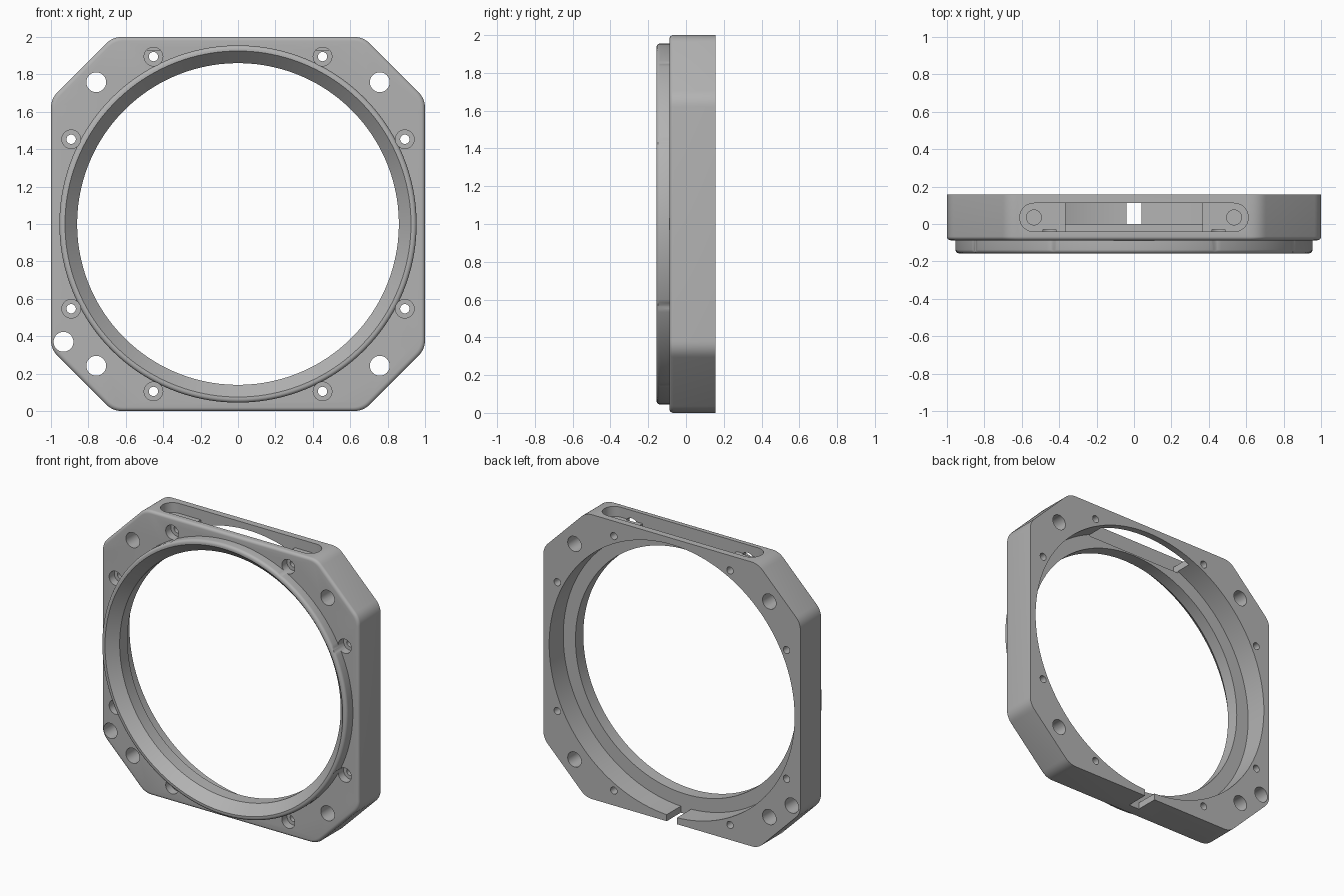
import bpy, bmesh, math
from mathutils import Vector

if "Cube" in bpy.data.objects:
    bpy.data.objects.remove(bpy.data.objects["Cube"], do_unlink=True)

grey = bpy.data.materials.new("machined_grey")
grey.use_nodes = True
grey.diffuse_color = (0.45, 0.45, 0.45, 1)
grey.node_tree.nodes["Principled BSDF"].inputs["Base Color"].default_value = (0.45, 0.45, 0.45, 1)

FRONT, FACE, BACK = -0.157, -0.087, 0.157
BORE, RECESS = 0.86, 0.955


def finish(bm, name):
    bmesh.ops.recalc_face_normals(bm, faces=bm.faces)
    mesh = bpy.data.meshes.new(name)
    bm.to_mesh(mesh)
    bm.free()
    mesh.materials.append(grey)
    obj = bpy.data.objects.new(name, mesh)
    bpy.context.collection.objects.link(obj)
    return obj


def stack(name, loops):
    """Closed solid skinned through a series of equal point loops."""
    bm = bmesh.new()
    rings = [[bm.verts.new(p) for p in loop] for loop in loops]
    for a, b in zip(rings, rings[1:]):
        for i in range(len(a)):
            j = (i + 1) % len(a)
            bm.faces.new((a[i], a[j], b[j], b[i]))
    bm.faces.new(rings[0])
    bm.faces.new(rings[-1])
    return finish(bm, name)


def arc(r, cx=0, cy=0, start=0, sweep=360, n=32):
    steps = n if sweep == 360 else n + 1
    angles = [math.radians(start + sweep * i / n) for i in range(steps)]
    return [(cx + r * math.cos(a), cy + r * math.sin(a)) for a in angles]


def along_y(name, profile):
    """Turned solid about the ring axis from (radius, y) pairs."""
    return stack(name, [[(x, y, z) for x, z in arc(r, 0, 1, n=160)] for r, y in profile])


def hole_y(name, r, x, z, y0, y1):
    return stack(name, [[(px, y, pz) for px, pz in arc(r, x, z)] for y in (y0, y1)])


def prism_z(name, outline, z0, z1):
    return stack(name, [[(x, y, z) for x, y in outline] for z in (z0, z1)])


def rect(x0, x1, y0, y1):
    return [(x0, y0), (x1, y0), (x1, y1), (x0, y1)]


def combine(target, tool, operation):
    mod = target.modifiers.new("cut", "BOOLEAN")
    mod.operation, mod.object, mod.solver = operation, tool, "EXACT"
    bpy.context.view_layer.objects.active = target
    bpy.ops.object.modifier_apply(modifier=mod.name)
    bpy.data.objects.remove(tool, do_unlink=True)


# Octagonal plate with rounded corners
c = 0.67
corners = [(1, c), (c, 1), (-c, 1), (-1, c), (-1, -c), (-c, -1), (c, -1), (1, -c)]
outline = []
for i, p in enumerate(corners):
    p = Vector(p)
    before, after = Vector(corners[i - 1]), Vector(corners[(i + 1) % 8])
    a = p + (before - p).normalized() * 0.05
    b = p + (after - p).normalized() * 0.05
    for k in range(7):
        t = k / 6
        outline.append(a * (1 - t) ** 2 + p * 2 * t * (1 - t) + b * t * t)

# The front rim is rounded over by shrinking the last loops
edge = 0.02
loops = [[(p.x, BACK, p.y + 1) for p in outline]]
for k in range(6):
    a = math.radians(18 * k)
    s = 1 - edge * (1 - math.cos(a))
    y = FACE + edge * (1 - math.sin(a))
    loops.append([(p.x * s, y, p.y * s + 1) for p in outline])
frame = stack("mounting_frame", loops)

# Raised front collar with a rounded lip
lip = [(RECESS - edge + r, FRONT + edge + y) for r, y in arc(edge, start=0, sweep=-90, n=5)]
combine(frame, along_y("collar", [(RECESS, 0.03)] + lip), "UNION")

# Flared front mouth, straight bore and wide rear recess
combine(frame, along_y("bore", [(0.937, FRONT - 0.02), (0.925, FRONT), (BORE, FACE),
                                (BORE, 0), (RECESS, 0), (RECESS, 0.3)]), "DIFFERENCE")

cutters = []
# Eight counterbored screw holes
for sx in (-1, 1):
    for sz in (-1, 1):
        for x, z in ((0.452, 0.895), (0.892, 0.453)):
            cutters.append(hole_y("screw_hole", 0.025, sx * x, 1 + sz * z, -0.3, 0.3))
            cutters.append(hole_y("counterbore", 0.05, sx * x, 1 + sz * z, -0.3, -0.03))
        # Corner mounting holes
        cutters.append(hole_y("mount_hole", 0.053, sx * 0.758, 1 + sz * 0.758, -0.3, 0.3))
cutters.append(hole_y("side_hole", 0.053, -0.933, 0.37, -0.3, 0.3))

# Rounded pocket in the top edge, its deep centre and two blind screw holes
mid, r, end = 0.035, 0.076, 0.535
stadium = arc(r, end, mid, -90, 180, 20) + arc(r, -end, mid, 90, 180, 20)
cutters.append(prism_z("top_pocket", stadium, 1.93, 2.1))
cutters.append(prism_z("top_window", rect(-0.367, 0.367, mid - r, mid + r), 1.87, 2.1))
for sx in (-1, 1):
    cutters.append(prism_z("blind_hole", arc(0.04, sx * end, mid), 1.85, 2.1))

# Slit through the bottom edge, open at the back
cutters.append(prism_z("bottom_slit", rect(-0.04, 0.04, 0, 0.3), -0.1, 0.15))

for cutter in cutters:
    combine(frame, cutter, "DIFFERENCE")

bpy.ops.object.select_all(action="DESELECT")
frame.select_set(True)
bpy.context.view_layer.objects.active = frame
bpy.ops.object.shade_smooth_by_angle(angle=math.radians(30))
